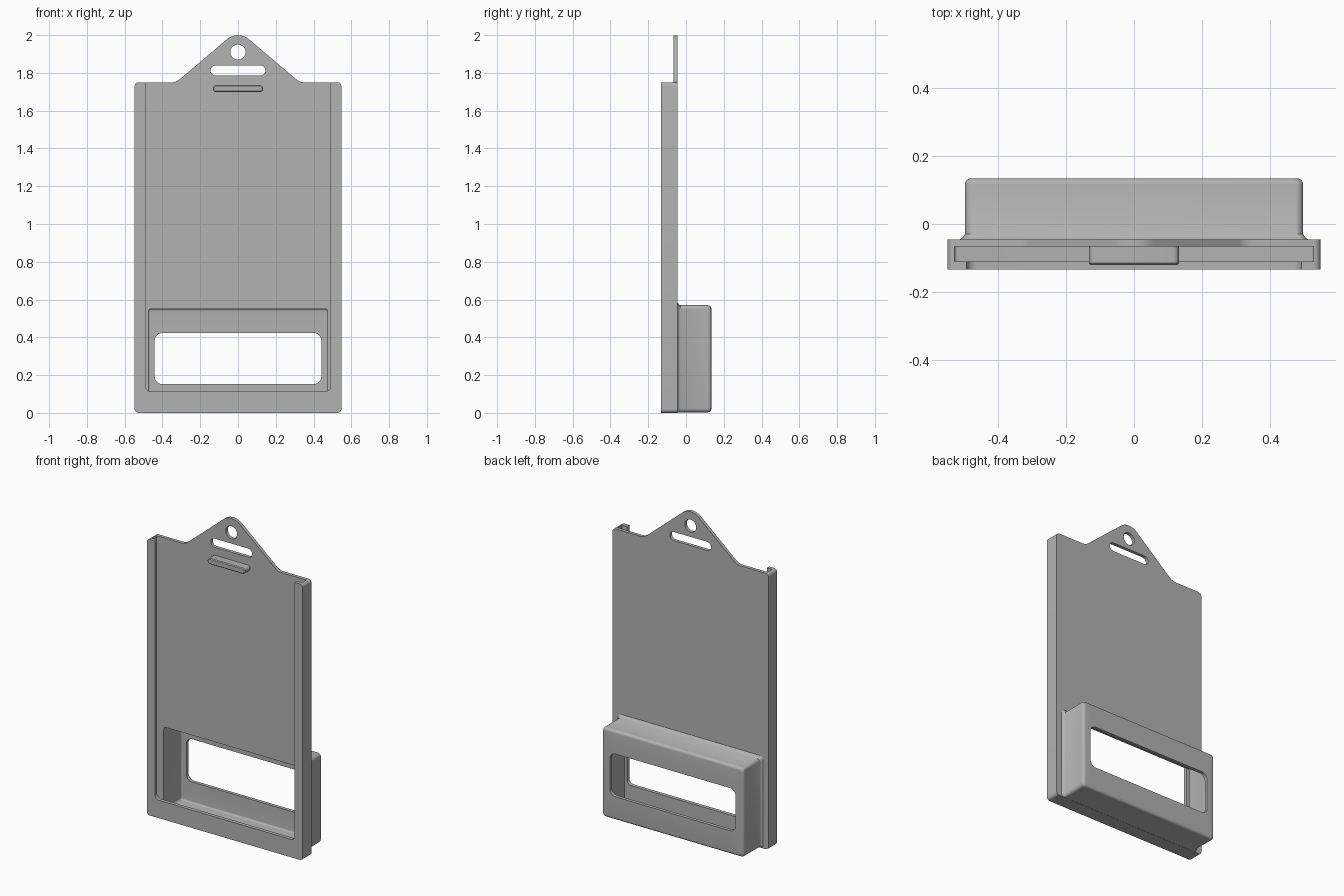
import bpy, bmesh, math
from mathutils import Vector

cube = bpy.data.objects.get("Cube")
if cube:
    bpy.data.objects.remove(cube, do_unlink=True)

grey = bpy.data.materials.new("plain grey plastic")
grey.use_nodes = True
colour = (0.45, 0.45, 0.45, 1)
grey.diffuse_color = colour
grey.node_tree.nodes["Principled BSDF"].inputs["Base Color"].default_value = colour

# Depths from front to back
FRONT, LIP, PLATE, BACK, REAR = -0.133, -0.11, -0.066, -0.045, 0.134
W, H = 0.547, 1.75


def rounded(corners, steps=7):
    """Outline in x, z from corners given as (x, z, radius)."""
    out = []
    for i, (x, z, r) in enumerate(corners):
        p = Vector((x, z))
        a = (Vector(corners[i - 1][:2]) - p).normalized()
        b = (Vector(corners[(i + 1) % len(corners)][:2]) - p).normalized()
        if r == 0:
            out.append(p)
            continue
        half = a.angle(b) / 2
        centre = p + (a + b).normalized() * r / math.sin(half)
        start = p + a * r / math.tan(half) - centre
        end = p + b * r / math.tan(half) - centre
        sweep = math.pi - 2 * half
        for k in range(steps + 1):
            t = k / steps
            out.append(centre + (start * math.sin((1 - t) * sweep)
                                 + end * math.sin(t * sweep)) / math.sin(sweep))
    return out


def rect(w, z0, z1, r):
    return rounded([(-w, z0, r), (w, z0, r), (w, z1, r), (-w, z1, r)])


def finish(bm, name):
    bmesh.ops.recalc_face_normals(bm, faces=bm.faces)
    mesh = bpy.data.meshes.new(name)
    bm.to_mesh(mesh)
    bm.free()
    mesh.materials.append(grey)
    ob = bpy.data.objects.new(name, mesh)
    bpy.context.collection.objects.link(ob)
    bpy.ops.object.select_all(action='DESELECT')
    ob.select_set(True)
    bpy.context.view_layer.objects.active = ob
    bpy.ops.object.shade_smooth_by_angle(angle=math.radians(35))
    return ob


def slab(name, y0, y1, *outlines):
    """Flat sheet: first outline is the rim, the others are holes."""
    bm = bmesh.new()
    edges = []
    for line in outlines:
        vs = [bm.verts.new((p.x, y0, p.y)) for p in line]
        edges += [bm.edges.new((vs[i - 1], vs[i])) for i in range(len(vs))]
    bmesh.ops.triangle_fill(bm, edges=edges, use_beauty=True, normal=(0, -1, 0))
    ext = bmesh.ops.extrude_face_region(bm, geom=bm.faces[:], use_keep_orig=True)
    moved = [g for g in ext["geom"] if isinstance(g, bmesh.types.BMVert)]
    bmesh.ops.translate(bm, verts=moved, vec=(0, y1 - y0, 0))
    return finish(bm, name)


def loft(name, loops, closed=False):
    """Skin between equal-length outlines given as (y, outline)."""
    bm = bmesh.new()
    rings = [[bm.verts.new((p.x, y, p.y)) for p in line] for y, line in loops]
    pairs = list(zip(rings, rings[1:]))
    if closed:
        pairs.append((rings[-1], rings[0]))
    else:
        bm.faces.new(rings[0])
        bm.faces.new(rings[-1])
    for a, b in pairs:
        for i in range(len(a)):
            bm.faces.new((a[i - 1], a[i], b[i], b[i - 1]))
    return finish(bm, name)


def u_frame(inner, floor, r):
    """Open-topped frame outline."""
    return rounded([(-W, 0, 0.02), (W, 0, 0.02), (W, H, 0.02), (inner, H, 0),
                    (inner, floor, r), (-inner, floor, r), (-inner, H, 0), (-W, H, 0.02)])


# Back plate with hanging tab, hang hole, strap slot and box opening
slab("back_plate", PLATE, BACK,
     rounded([(-W, 0, 0.02), (W, 0, 0.02), (W, H, 0.02), (0.327, H, 0.07),
              (0, 2.0275, 0.09), (-0.327, H, 0.07), (-W, H, 0.02)]),
     rect(0.04, 1.87, 1.95, 0.0399),
     rect(0.145, 1.785, 1.84, 0.027),
     rect(0.475, 0.02, 0.55, 0.015))

# Channel walls and front retaining lip
slab("channel_wall", LIP, PLATE, u_frame(0.527, 0.02, 0.01))
slab("front_lip", FRONT, LIP, u_frame(0.491, 0.113, 0.03))

# Catch ridge below the strap slot
loft("catch_ridge", [(PLATE, rect(0.132, 1.698, 1.735, 0.018)),
                     (-0.115, rect(0.132, 1.698, 1.735, 0.018)),
                     (-0.12, rect(0.127, 1.703, 1.73, 0.013))])


# Hollow rear box with flared foot, rounded back edges and window
def outer(grow, r=0.02):
    return rect(0.496 + grow, max(0.003 - grow, 0.001), 0.57 + grow, r)


def inner(shrink):
    return rect(0.475 - shrink, 0.02 + shrink, 0.55 - shrink, 0.015)


window = rect(0.441, 0.152, 0.423, 0.04)
R = 0.018
arc = [math.radians(a) for a in range(0, 91, 15)]
loops = [(BACK, outer(0.014)), (BACK + 0.006, outer(0.006)), (BACK + 0.015, outer(0))]
loops += [(REAR - R + R * math.sin(a), outer(R * (math.cos(a) - 1))) for a in arc]
loops += [(REAR, window), (REAR - 0.021, window)]
loops += [(REAR - 0.021 - 0.01 * (1 - math.sin(a)), inner(0.01 * (1 - math.cos(a))))
          for a in reversed(arc)]
loops += [(BACK, inner(0))]
loft("rear_box", loops, closed=True)
